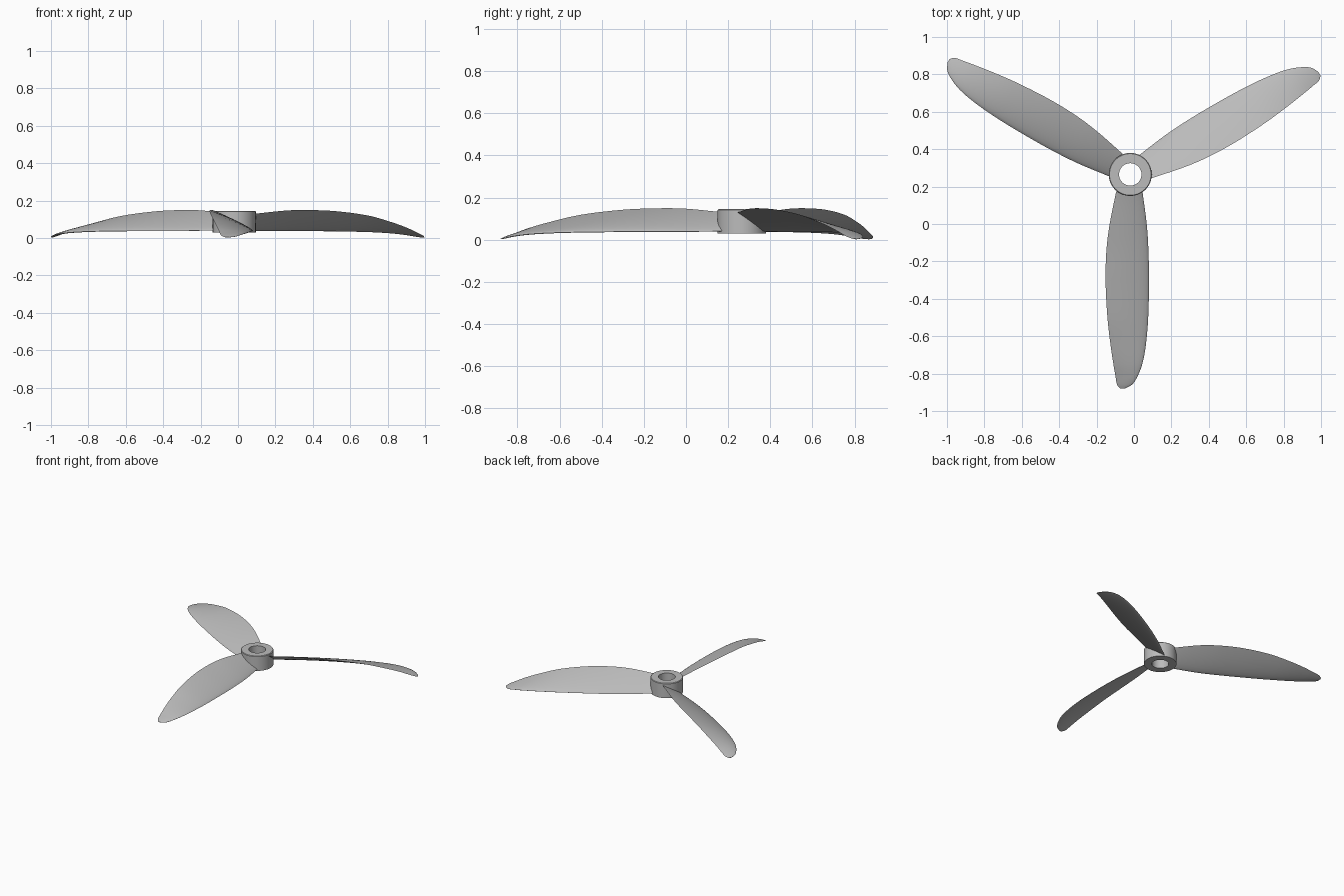
import bpy, bmesh, math
from mathutils import Vector, Matrix

if "Cube" in bpy.data.objects:
    bpy.data.objects.remove(bpy.data.objects["Cube"])

CENTRE = Vector((-0.02, 0.265, 0))

grey = bpy.data.materials.new("light grey plastic")
grey.use_nodes = True
colour = (0.5, 0.5, 0.5, 1)
grey.diffuse_color = colour
grey.node_tree.nodes["Principled BSDF"].inputs["Base Color"].default_value = colour


def finish(name, bm, angle):
    bmesh.ops.recalc_face_normals(bm, faces=bm.faces)
    mesh = bpy.data.meshes.new(name)
    bm.to_mesh(mesh)
    bm.free()
    mesh.materials.append(grey)
    obj = bpy.data.objects.new(name, mesh)
    bpy.context.collection.objects.link(obj)
    bpy.ops.object.select_all(action='DESELECT')
    obj.select_set(True)
    bpy.context.view_layer.objects.active = obj
    bpy.ops.object.shade_smooth_by_angle(angle=math.radians(angle))
    return obj


def loft(bm, rings, close=False):
    pairs = list(zip(rings, rings[1:] + rings[:1])) if close else list(zip(rings, rings[1:]))
    for a, b in pairs:
        n = len(a)
        for i in range(n):
            j = (i + 1) % n
            bm.faces.new((a[i], a[j], b[j], b[i]))


# Hub: a ring with a through hole and a tiny bevel on the outer rim
def make_hub(sides=64):
    bm = bmesh.new()
    profile = [(0.06, 0.03), (0.115, 0.03), (0.115, 0.141), (0.111, 0.145), (0.06, 0.145)]
    rings = []
    for r, z in profile:
        angles = [math.tau * i / sides for i in range(sides)]
        rings.append([bm.verts.new(CENTRE + Vector((r * math.cos(a), r * math.sin(a), z)))
                      for a in angles])
    loft(bm, rings, close=True)
    finish("hub", bm, 30)


# Blade stations: radius, high edge offset, low edge offset, high edge z, low edge z
STATIONS = [Vector(s) for s in (
    (0.09, -0.075, 0.065, 0.130, 0.041),
    (0.265, -0.11, 0.088, 0.147, 0.038),
    (0.40, -0.127, 0.097, 0.149, 0.038),
    (0.565, -0.132, 0.10, 0.142, 0.038),
    (0.765, -0.122, 0.096, 0.118, 0.036),
    (0.915, -0.105, 0.083, 0.083, 0.032),
    (1.015, -0.09, 0.064, 0.054, 0.026),
    (1.085, -0.078, 0.036, 0.028, 0.017),
    (1.125, -0.07, 0.008, 0.013, 0.008),
    (1.145, -0.052, -0.028, 0.004, 0.003))]


def smooth_stations(steps=5):
    pts = [STATIONS[0]] + STATIONS + [STATIONS[-1]]
    out = []
    for p0, p1, p2, p3 in zip(pts, pts[1:], pts[2:], pts[3:]):
        m1 = (p2 - p0) * ((p2[0] - p1[0]) / (p2[0] - p0[0]))
        m2 = (p3 - p1) * ((p2[0] - p1[0]) / (p3[0] - p1[0]))
        for k in range(steps):
            t = k / steps
            out.append(p1 * (2 * t**3 - 3 * t**2 + 1) + m1 * (t**3 - 2 * t**2 + t)
                       + p2 * (3 * t**2 - 2 * t**3) + m2 * (t**3 - t**2))
    return out + [STATIONS[-1]]


# Blade: pitched aerofoil section, round at the low edge and thin at the high edge
def make_blade(name, turn, n=12):
    bm = bmesh.new()
    rotation = Matrix.Rotation(turn, 3, 'Z')
    chord = [(1 - math.cos(math.pi * i / n)) / 2 for i in range(n + 1)]
    walk = [(c, 1) for c in chord] + [(c, -1) for c in reversed(chord[1:-1])]
    rings = []
    for r, high, low, z_high, z_low in smooth_stations():
        thick = 0.13 * (low - high)
        ring = []
        for c, side in walk:
            half = thick * (0.95 * math.sqrt(c) * (1 - c) + 0.04 * math.sin(math.pi * c))
            z = z_low + (z_high - z_low) * c + side * half
            local = Vector((low + (high - low) * c, -r, max(z, 0)))
            ring.append(bm.verts.new(CENTRE + rotation @ local))
        rings.append(ring)
    loft(bm, rings)
    bm.faces.new(rings[0])
    bm.faces.new(rings[-1])
    finish(name, bm, 50)


make_hub()
for index, name in enumerate(("front_blade", "left_blade", "right_blade")):
    make_blade(name, index * math.tau / 3)
